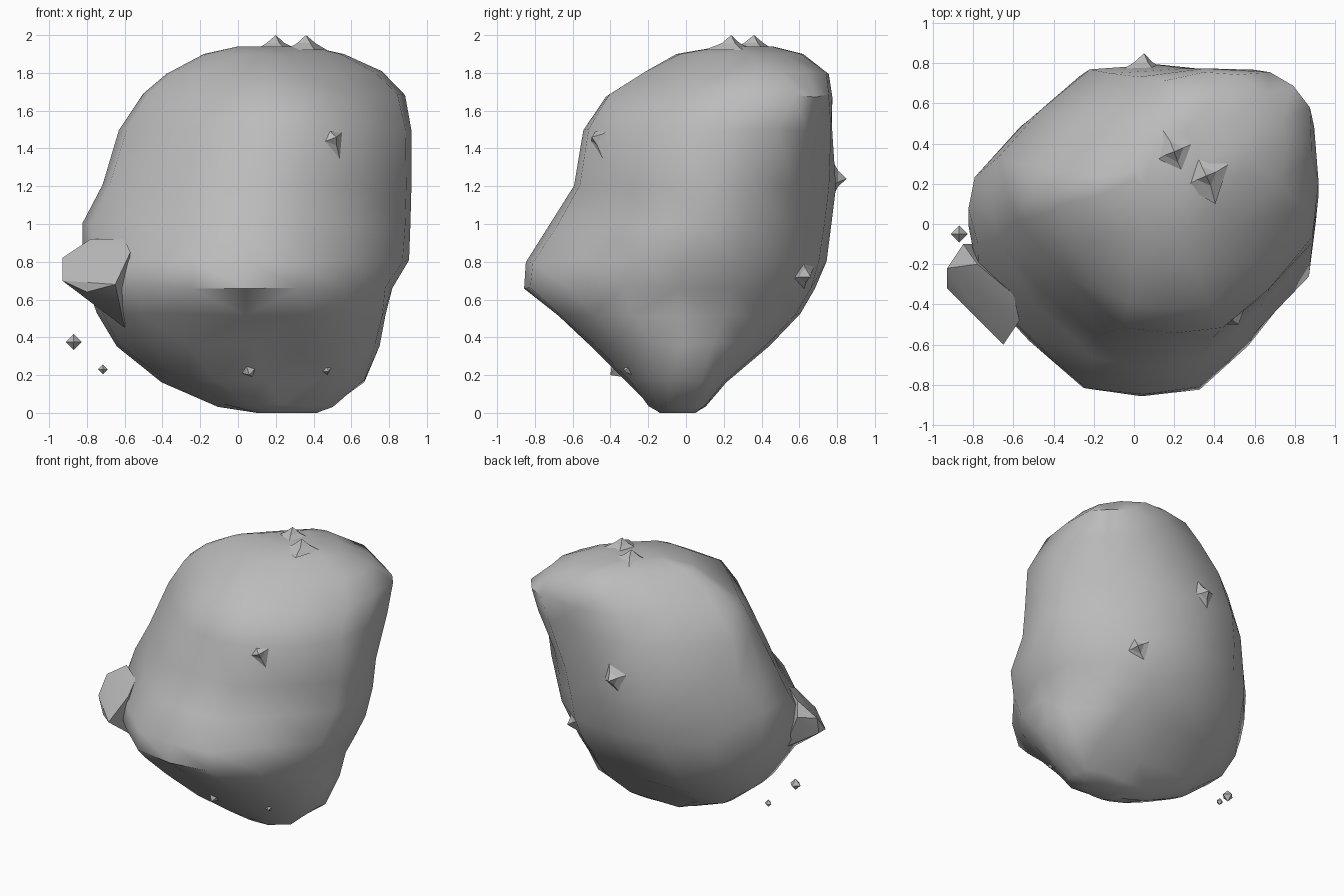
import bpy, bmesh, math, random
from mathutils import Vector, Matrix

if "Cube" in bpy.data.objects:
    bpy.data.objects.remove(bpy.data.objects["Cube"], do_unlink=True)

random.seed(4)

stone = bpy.data.materials.new("grey_stone")
stone.use_nodes = True
stone.diffuse_color = (0.5, 0.5, 0.5, 1)
stone.node_tree.nodes["Principled BSDF"].inputs["Base Color"].default_value = stone.diffuse_color


def finish(name, bm, smooth_angle=None):
    """Turn a bmesh into a named stone object."""
    bmesh.ops.recalc_face_normals(bm, faces=bm.faces)
    mesh = bpy.data.meshes.new(name)
    bm.to_mesh(mesh)
    bm.free()
    mesh.materials.append(stone)
    obj = bpy.data.objects.new(name, mesh)
    bpy.context.scene.collection.objects.link(obj)
    if smooth_angle:
        bpy.ops.object.select_all(action="DESELECT")
        obj.select_set(True)
        bpy.context.view_layer.objects.active = obj
        bpy.ops.object.shade_smooth_by_angle(angle=math.radians(smooth_angle))
    return obj


# Horizontal slices of the rock, in hundredths: height, then the reach
# in eight compass directions, counter-clockwise from +x
SLICES = [
    (0, 42, 29, 5, -10, -10, -2, 14, 33),
    (4, 50, 37, 10, 10, 10, 10, 20, 42),
    (17, 68, 54, 22, 36, 40, 32, 32, 54),
    (36, 75, 63, 44, 57, 65, 55, 51, 66),
    (52, 78, 70, 60, 67, 74, 70, 68, 76),
    (66, 82, 77, 68, 71, 80, 78, 85, 83),
    (80, 90, 83, 74, 74, 82, 76, 85, 82),
    (100, 92, 86, 77, 74, 82, 64, 71, 73),
    (120, 92, 90, 79, 73, 71, 55, 60, 71),
    (150, 91, 100, 78, 65, 63, 42, 55, 70),
    (168, 88, 105, 77, 54, 50, 31, 43, 56),
    (180, 76, 91, 75, 42, 37, 18, 24, 38),
    (190, 56, 70, 62, 28, 18, 2, 5, 22),
    (194, 38, 50, 46, 18, 0, -16, -18, 6),
]


def slice_outline(reach):
    """Rounded octagon whose sides lie at the given reaches."""
    corners = []
    for k in range(8):
        a = k * math.pi / 4
        normal = Vector((math.cos(a), math.sin(a)))
        along = Vector((-normal.y, normal.x))
        t = (reach[(k + 1) % 8] - reach[k] * math.sqrt(0.5)) / math.sqrt(0.5)
        corners.append(normal * reach[k] + along * t)
    mids = [(corners[k - 1] + corners[k]) / 2 for k in range(8)]
    points = []
    for k in range(8):
        inner = (mids[k] + mids[(k + 1) % 8]) / 2
        points += [mids[k], corners[k].lerp(inner, 0.25)]
    return points


# Main rock: loft through the slices with a little surface roughness
bm = bmesh.new()
rings = []
for height, *reach in SLICES:
    outline = slice_outline([r / 100 for r in reach])
    rough = 0.009 if 0 < height < 190 else 0
    rings.append([bm.verts.new((p.x + random.uniform(-rough, rough),
                                p.y + random.uniform(-rough, rough),
                                height / 100 + random.uniform(-rough, rough)))
                  for p in outline])
for low, high in zip(rings, rings[1:]):
    for i in range(len(low)):
        j = (i + 1) % len(low)
        bm.faces.new((low[i], low[j], high[j], high[i]))
bm.faces.new(rings[0][::-1])
bm.faces.new(rings[-1])
bmesh.ops.triangulate(bm, faces=bm.faces)
finish("main_rock", bm, 48)

# Angular boulder wedged into the side, wrapped around a few corners
bm = bmesh.new()
for corner in ((-0.93, -0.22, 0.82), (-0.93, -0.32, 0.7), (-0.85, -0.1, 0.85),
               (-0.65, -0.6, 0.68), (-0.8, -0.45, 0.64), (-0.57, -0.48, 0.85),
               (-0.6, -0.35, 0.92), (-0.78, -0.2, 0.92), (-0.93, -0.24, 0.7),
               (-0.6, -0.3, 0.45), (-0.75, -0.1, 0.6)):
    bm.verts.new(corner)
bmesh.ops.convex_hull(bm, input=bm.verts)
finish("side_boulder", bm, 25)


def spike(name, tip, direction, height, radius):
    """Flared four-sided thorn ending at tip."""
    bm = bmesh.new()
    levels = []
    for r, drop in ((radius, 1.2), (radius * 0.4, 0.65)):
        levels.append([bm.verts.new((r * random.uniform(0.8, 1.1) * math.cos(a),
                                     r * random.uniform(0.8, 1.1) * math.sin(a),
                                     -drop * height))
                       for a in (k * math.pi / 2 + 0.4 for k in range(4))])
    top = bm.verts.new((0, 0, 0))
    outer, inner = levels
    for i in range(4):
        j = (i + 1) % 4
        bm.faces.new((outer[i], outer[j], inner[j], inner[i]))
        bm.faces.new((inner[i], inner[j], top))
    bm.faces.new(outer[::-1])
    turn = Vector(direction).to_track_quat("Z", "Y").to_matrix().to_4x4()
    bm.transform(Matrix.Translation(tip) @ turn)
    finish(name, bm)


# Thorns scattered over the surface
spike("top_spike_a", (0.2, 0.36, 2), (0, 0, 1), 0.065, 0.14)
spike("top_spike_b", (0.36, 0.24, 2), (0, 0, 1), 0.065, 0.14)
spike("back_spike", (0.05, 0.85, 1.24), (0, 1, 0), 0.07, 0.13)
spike("rear_corner_spike", (0.52, 0.66, 0.72), (1, 1, -0.5), 0.06, 0.12)
spike("front_ledge", (0.52, -0.5, 1.46), (0.6, -1, 0.2), 0.05, 0.13)
spike("lower_spike_a", (0.06, -0.4, 0.2), (0, -1, -0.8), 0.06, 0.11)
spike("lower_spike_b", (0.48, -0.33, 0.22), (0.5, -1, -0.5), 0.06, 0.11)

# Loose octahedral chips floating beside the rock
for name, size, place in (("large_chip", 0.042, (-0.87, -0.05, 0.375)),
                          ("small_chip", 0.026, (-0.715, 0.05, 0.23))):
    bm = bmesh.new()
    poles = [bm.verts.new((0, 0, s * size)) for s in (1, -1)]
    belt = [bm.verts.new((size * math.cos(k * math.pi / 2),
                          size * math.sin(k * math.pi / 2), 0)) for k in range(4)]
    for pole in poles:
        for i in range(4):
            bm.faces.new((belt[i], belt[(i + 1) % 4], pole))
    bm.transform(Matrix.Translation(place))
    finish(name, bm)
